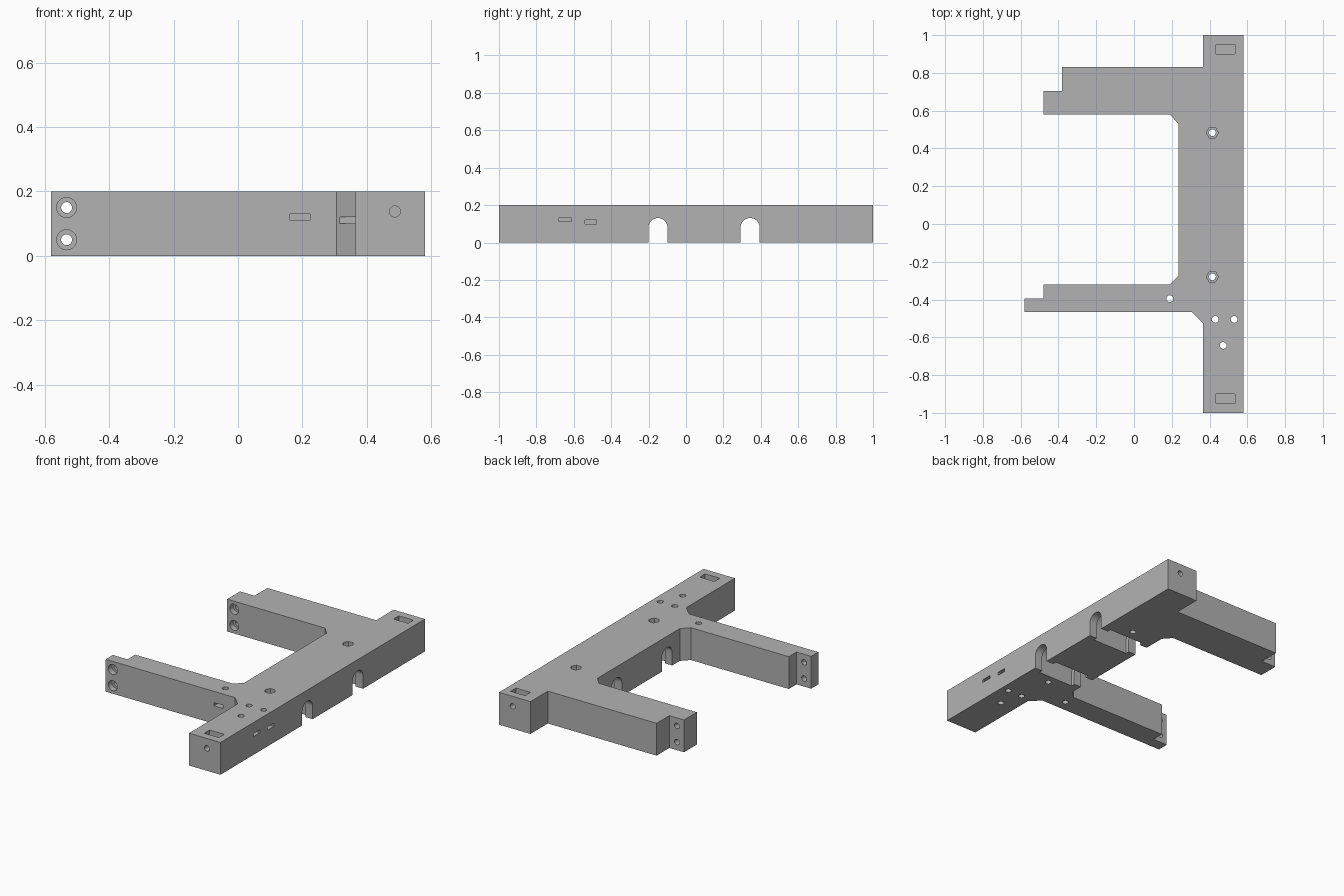
import bpy, bmesh, math
from mathutils import Matrix, Vector

if "Cube" in bpy.data.objects:
    bpy.data.objects.remove(bpy.data.objects["Cube"])

grey = bpy.data.materials.new("plain grey")
grey.use_nodes = True
colour = (0.448, 0.448, 0.448, 1)
grey.diffuse_color = colour
grey.node_tree.nodes["Principled BSDF"].inputs["Base Color"].default_value = colour

HEIGHT = 0.2
cutters = []


def add_object(name, bm):
    bmesh.ops.recalc_face_normals(bm, faces=bm.faces)
    mesh = bpy.data.meshes.new(name)
    bm.to_mesh(mesh)
    bm.free()
    mesh.materials.append(grey)
    obj = bpy.data.objects.new(name, mesh)
    bpy.context.scene.collection.objects.link(obj)
    return obj


def prism(name, points, vector):
    bm = bmesh.new()
    face = bm.faces.new([bm.verts.new(p) for p in points])
    new = bmesh.ops.extrude_face_region(bm, geom=[face])["geom"]
    bmesh.ops.translate(bm, vec=vector, verts=[v for v in new if isinstance(v, bmesh.types.BMVert)])
    return add_object(name, bm)


def cut_rod(name, start, end, radius, sides=24):
    start, end = Vector(start), Vector(end)
    axis = end - start
    bm = bmesh.new()
    turn = axis.to_track_quat('Z', 'Y').to_matrix().to_4x4()
    bmesh.ops.create_cone(bm, cap_ends=True, segments=sides, radius1=radius, radius2=radius,
                          depth=axis.length, matrix=Matrix.Translation((start + end) / 2) @ turn)
    cutters.append(add_object(name, bm))


def cut_box(name, low, high):
    low, high = Vector(low), Vector(high)
    bm = bmesh.new()
    bmesh.ops.create_cube(bm, size=1, matrix=Matrix.Translation((low + high) / 2)
                          @ Matrix.Diagonal((*(high - low), 1)))
    cutters.append(add_object(name, bm))


def cut_arch(name, y, radius, x0, x1, spring=0.08):
    # Straight sides with a round top, run along x
    pts = [(x0, y + radius, -0.05)]
    for i in range(25):
        a = math.pi * i / 24
        pts.append((x0, y + radius * math.cos(a), spring + radius * math.sin(a)))
    pts.append((x0, y - radius, -0.05))
    cutters.append(prism(name, pts, (x1 - x0, 0, 0)))


# Bracket outline: long bar with two stepped arms
outline = [(0.58, -1), (0.58, 1), (0.365, 1), (0.365, 0.83), (-0.38, 0.83), (-0.38, 0.705),
           (-0.48, 0.705), (-0.48, 0.58), (0.19, 0.58), (0.235, 0.53), (0.235, -0.275),
           (0.19, -0.32), (-0.48, -0.32), (-0.48, -0.395), (-0.58, -0.395), (-0.58, -0.465),
           (0.305, -0.465), (0.365, -0.525), (0.365, -1)]
bracket = prism("bracket_frame", [(x, y, 0) for x, y in outline], (0, 0, HEIGHT))

# Rod channels with wider bearing pockets inside
for y in (-0.15, 0.343):
    cut_arch("rod_channel", y, 0.051, 0.1, 0.7)
    cut_arch("bearing_pocket", y, 0.075, 0.285, 0.53)

# Counterbored screw holes in the arm tips
for x, y, back in ((-0.532, -0.465, -0.395), (-0.432, 0.58, 0.705)):
    for z in (0.05, 0.15):
        cut_rod("tip_hole", (x, y - 0.05, z), (x, back + 0.05, z), 0.017)
        cut_rod("tip_counterbore", (x, y - 0.05, z), (x, y + 0.035, z), 0.031)

# Vertical bolt holes with hexagonal nut recesses
for y in (0.483, -0.28):
    cut_rod("bolt_hole", (0.415, y, -0.05), (0.415, y, 0.25), 0.018)
    bm = bmesh.new()
    bmesh.ops.create_cone(bm, cap_ends=True, segments=6, radius1=0.032, radius2=0.032, depth=0.1,
                          matrix=Matrix.Translation((0.415, y, HEIGHT))
                          @ Matrix.Rotation(math.pi / 6 * 3, 4, 'Z'))
    cutters.append(add_object("hex_recess", bm))

# Small vertical screw holes
for x, y in ((0.19, -0.395), (0.43, -0.505), (0.53, -0.505), (0.472, -0.643)):
    cut_rod("screw_hole", (x, y, -0.05), (x, y, 0.25), 0.018)

# Side slots for captive nuts
cut_box("arm_nut_slot", (0.161, -0.6, 0.11), (0.223, -0.365, 0.13))
cut_box("chamfer_nut_slot", (0.25, -0.535, 0.1), (0.46, -0.475, 0.12))
cut_box("side_nut_slot", (0.5, -0.54, 0.1), (0.65, -0.478, 0.12))
cut_box("side_nut_slot", (0.442, -0.678, 0.113), (0.65, -0.613, 0.131))

# End screws with nut pockets opening at the top
for s in (-1, 1):
    cut_rod("end_hole", (0.487, s * 1.05, 0.138), (0.487, s * 0.8, 0.138), 0.017)
    cut_box("end_nut_pocket", (0.435, s * 0.925 - 0.026, 0.1), (0.535, s * 0.925 + 0.026, 0.25))

# Carve everything out of the bracket
for cutter in cutters:
    cutter.hide_render = True
    mod = bracket.modifiers.new(cutter.name, 'BOOLEAN')
    mod.operation = 'DIFFERENCE'
    mod.solver = 'EXACT'
    mod.object = cutter
graph = bpy.context.evaluated_depsgraph_get()
carved = bpy.data.meshes.new_from_object(bracket.evaluated_get(graph))
bracket.modifiers.clear()
bracket.data = carved
for cutter in cutters:
    bpy.data.objects.remove(cutter)

# Smooth the round holes and keep the edges sharp
bpy.ops.object.select_all(action='DESELECT')
bracket.select_set(True)
bpy.context.view_layer.objects.active = bracket
bpy.ops.object.shade_smooth_by_angle(angle=math.radians(30))
